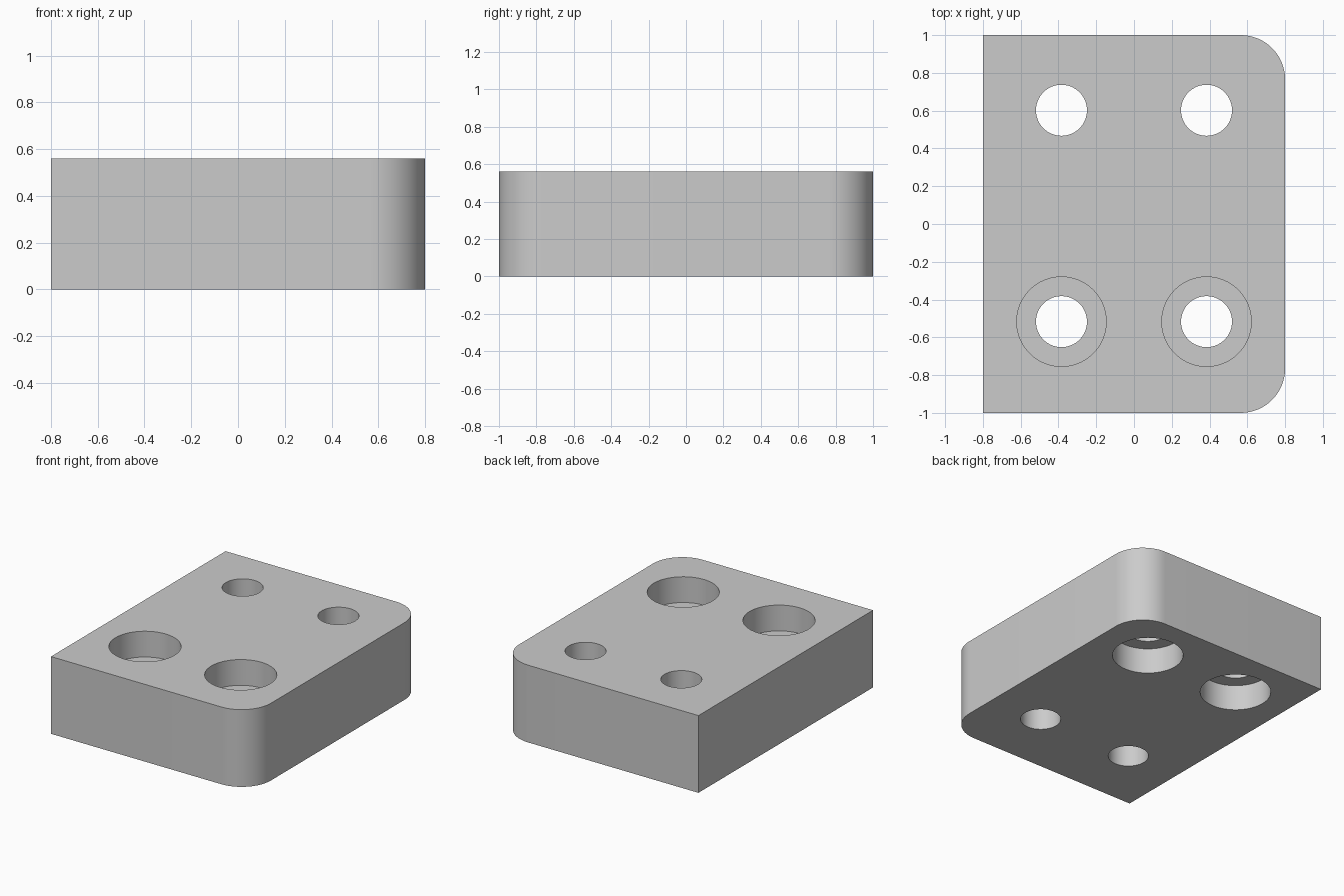
import bpy
import bmesh
import math

cube = bpy.data.objects.get("Cube")
if cube:
    bpy.data.objects.remove(cube, do_unlink=True)

WIDTH, LENGTH, HEIGHT = 1.6, 2.0, 0.56
CORNER_R = 0.235
BORE_R, COUNTERBORE_R, COUNTERBORE_DEPTH = 0.135, 0.237, 0.187
HOLE_X, FRONT_Y, BACK_Y = 0.384, -0.517, 0.602

grey = bpy.data.materials.new("plain grey")
grey.use_nodes = True
colour = (0.6, 0.6, 0.6, 1)
grey.diffuse_color = colour
grey.node_tree.nodes["Principled BSDF"].inputs["Base Color"].default_value = colour

# Block with the two upright edges on its left side rounded
bm = bmesh.new()
bmesh.ops.create_cube(bm, size=1)
bmesh.ops.scale(bm, vec=(WIDTH, LENGTH, HEIGHT), verts=bm.verts)
bmesh.ops.translate(bm, vec=(0, 0, HEIGHT / 2), verts=bm.verts)
upright = [e for e in bm.edges if all(v.co.x > 0 for v in e.verts)
           and abs(e.verts[0].co.z - e.verts[1].co.z) > 0.1]
bmesh.ops.bevel(bm, geom=upright, offset=CORNER_R, segments=16,
                profile=0.5, affect='EDGES')
mesh = bpy.data.meshes.new("mounting_block")
bm.to_mesh(mesh)
bm.free()
block = bpy.data.objects.new("mounting_block", mesh)
bpy.context.collection.objects.link(block)
block.data.materials.append(grey)


def drill(x, y, radius, bottom, top):
    """Cut a round hole in the block between two heights."""
    bpy.ops.mesh.primitive_cylinder_add(
        vertices=64, radius=radius, depth=top - bottom,
        location=(x, y, (top + bottom) / 2))
    cutter = bpy.context.object
    cutter.name = "hole_cutter"
    cutter.hide_render = True
    cutter.data.materials.append(grey)
    cut = block.modifiers.new("hole", 'BOOLEAN')
    cut.operation = 'DIFFERENCE'
    cut.solver = 'EXACT'
    cut.object = cutter
    bpy.context.view_layer.objects.active = block
    bpy.ops.object.modifier_apply(modifier=cut.name)
    bpy.data.objects.remove(cutter, do_unlink=True)


# Front holes are counterbored from above, back holes from below
for x in (-HOLE_X, HOLE_X):
    drill(x, FRONT_Y, BORE_R, -0.1, HEIGHT + 0.1)
    drill(x, FRONT_Y, COUNTERBORE_R, HEIGHT - COUNTERBORE_DEPTH, HEIGHT + 0.1)
    drill(x, BACK_Y, BORE_R, -0.1, HEIGHT + 0.1)
    drill(x, BACK_Y, COUNTERBORE_R, -0.1, COUNTERBORE_DEPTH)

# Smooth curved walls, crisp edges
bpy.ops.object.select_all(action='DESELECT')
block.select_set(True)
bpy.context.view_layer.objects.active = block
bpy.ops.object.shade_smooth_by_angle(angle=math.radians(30))
